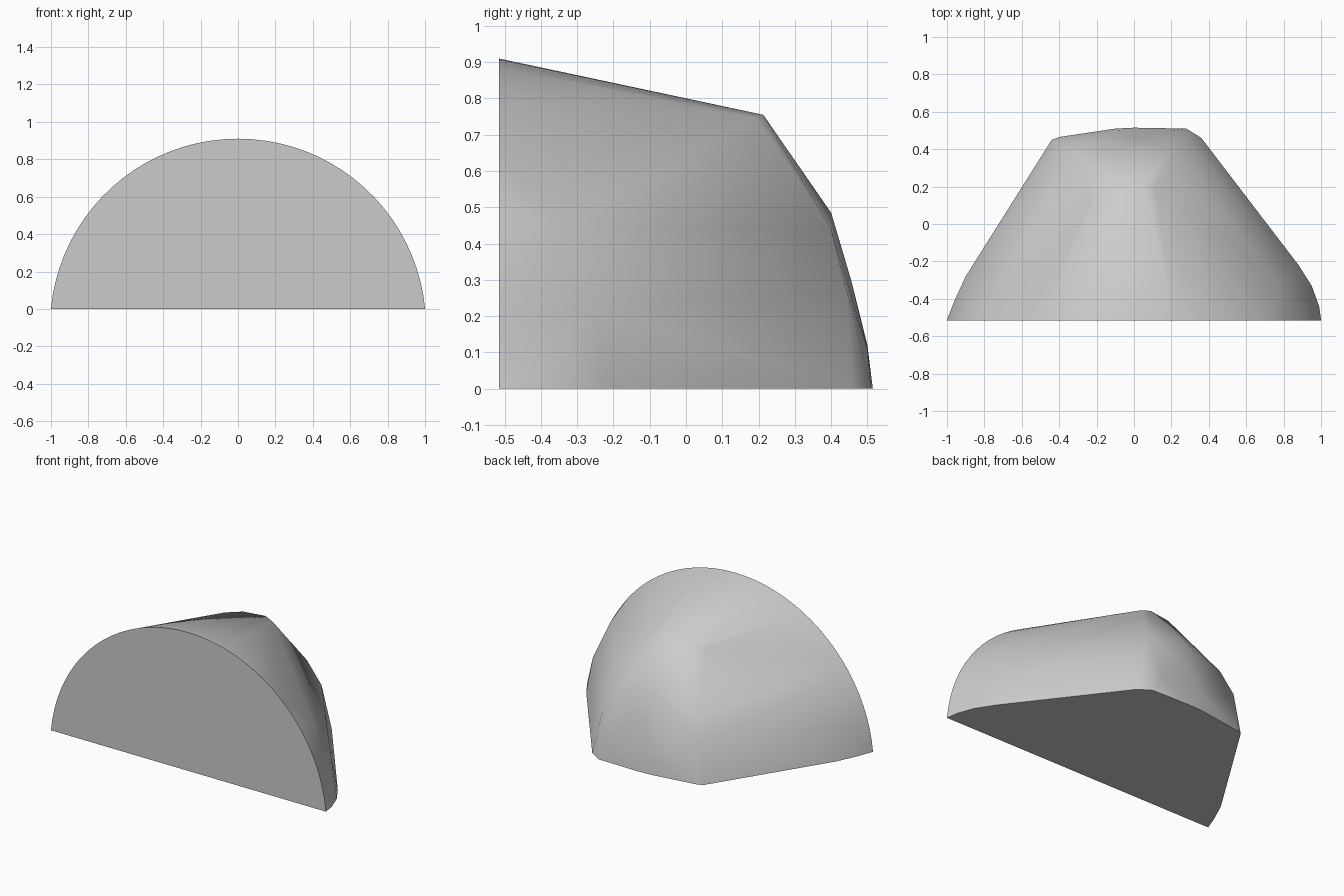
import bpy, bmesh
from math import sqrt, asin, sin, cos, pi, radians

cube = bpy.data.objects.get("Cube")
if cube:
    bpy.data.objects.remove(cube)

FRONT = -0.515
points = []

# Flat front cut: a circular arc standing on the ground
radius, drop, steps = 1.005, 0.095, 40
start = asin(drop / radius)
for i in range(steps + 1):
    a = start + (pi - 2 * start) * i / steps
    points.append((radius * cos(a), FRONT, max(0, radius * sin(a) - drop)))

# Ground outline from the left side round the back to the right side
outline = [(0.99, -0.44), (0.95, -0.33), (0.88, -0.22), (0.36, 0.46), (0.28, 0.51),
           (0, 0.515), (-0.1, 0.51), (-0.4, 0.465), (-0.44, 0.45),
           (-0.9, -0.28), (-0.96, -0.41)]
points += [(x, y, 0) for x, y in outline]

# Crest where the sloping top breaks into the back
points += [(-0.24, 0.11, 0.725), (-0.2, 0.15, 0.735), (-0.1, 0.195, 0.75),
           (0.05, 0.213, 0.755), (0.11, 0.195, 0.745)]

# Chipped back face: upper rim, worn corners and lower bulge
points += [(-0.33, 0.39, 0.41), (-0.07, 0.4, 0.485), (0.22, 0.4, 0.44),
           (-0.41, 0.42, 0.27), (0.3, 0.44, 0.28), (-0.02, 0.455, 0.3),
           (-0.08, 0.5, 0.12), (0.2, 0.5, 0.11)]

# Rounded shoulders beside the front cut
points += [(0.86, -0.26, 0.22), (0.78, -0.33, 0.45), (-0.86, -0.3, 0.2)]

bm = bmesh.new()
for p in points:
    bm.verts.new(p)
hull = bmesh.ops.convex_hull(bm, input=bm.verts)
spare = {v for v in hull["geom_interior"] + hull["geom_unused"]
         if isinstance(v, bmesh.types.BMVert)}
bmesh.ops.delete(bm, geom=list(spare), context="VERTS")
bmesh.ops.dissolve_limit(bm, angle_limit=radians(0.5), verts=bm.verts, edges=bm.edges)
bmesh.ops.recalc_face_normals(bm, faces=bm.faces)

mesh = bpy.data.meshes.new("rock")
bm.to_mesh(mesh)
bm.free()
rock = bpy.data.objects.new("rock", mesh)
bpy.context.collection.objects.link(rock)

# Plain grey stone
stone = bpy.data.materials.new("stone grey")
stone.use_nodes = True
colour = (0.6, 0.6, 0.6, 1)
stone.diffuse_color = colour
stone.node_tree.nodes["Principled BSDF"].inputs["Base Color"].default_value = colour
mesh.materials.append(stone)

bpy.context.view_layer.objects.active = rock
rock.select_set(True)
bpy.ops.object.shade_smooth_by_angle(angle=radians(42))
